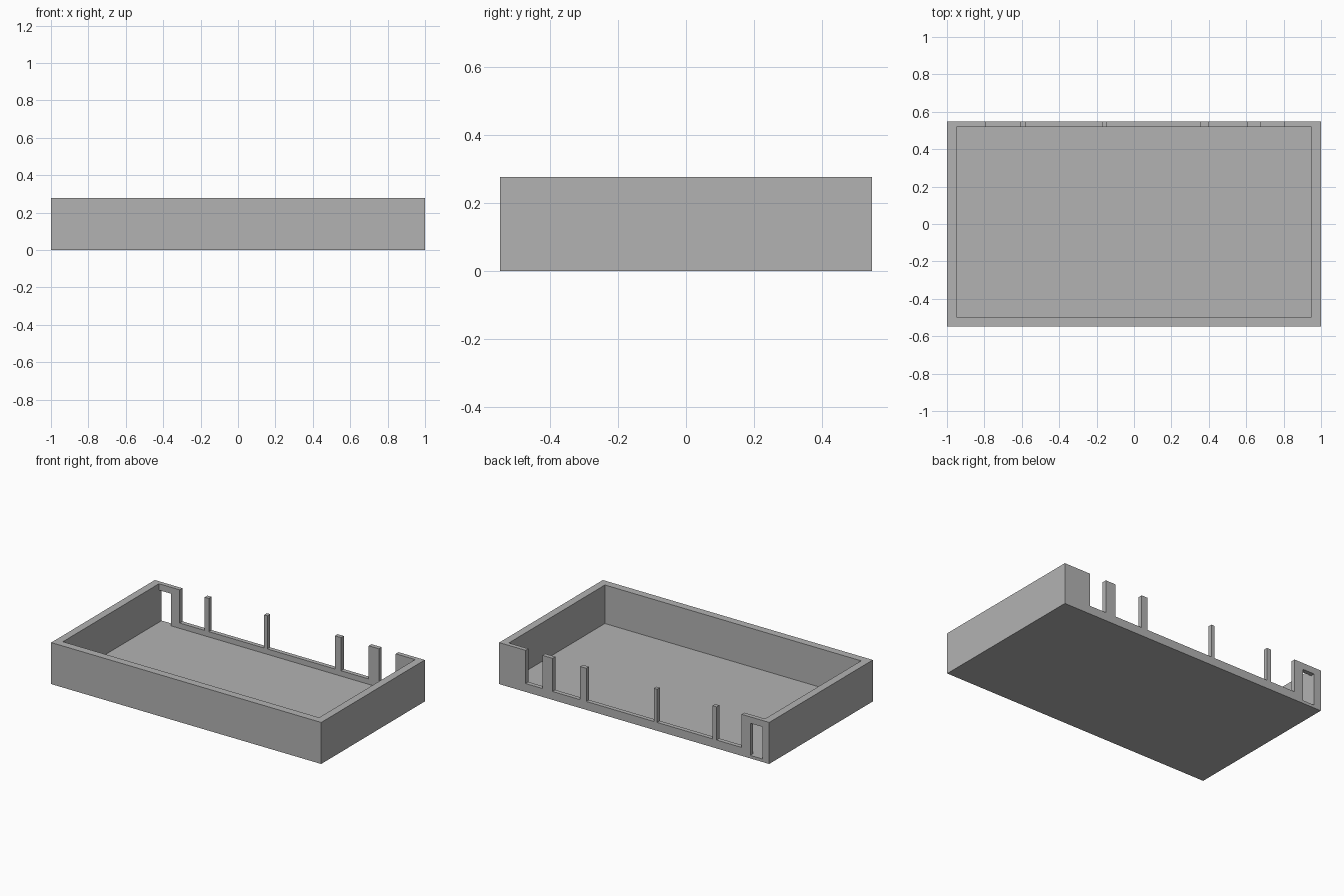
import bpy

if "Cube" in bpy.data.objects:
    bpy.data.objects.remove(bpy.data.objects["Cube"], do_unlink=True)

# Main sizes
HALF_X, HALF_Y, HEIGHT = 1.0, 0.548, 0.278
IN_X, IN_FRONT, IN_BACK = 0.949, -0.497, 0.519
FLOOR, SILL, WINDOW_TOP = 0.02, 0.056, 0.235
OVER = 0.1  # how far cutters reach past the outside

grey = bpy.data.materials.new("plain_grey")
grey.use_nodes = True
colour = (0.45, 0.45, 0.45, 1)
grey.diffuse_color = colour
grey.node_tree.nodes["Principled BSDF"].inputs["Base Color"].default_value = colour


def box(name, x, y, z):
    """Box from (min, max) ranges along each axis."""
    bpy.ops.mesh.primitive_cube_add(size=1)
    ob = bpy.context.object
    ob.name = ob.data.name = name
    ranges = (x, y, z)
    for v in ob.data.vertices:
        v.co = [r[0] if c < 0 else r[1] for c, r in zip(v.co, ranges)]
    return ob


def cut(target, cutter):
    """Subtract a cutter from the target and discard it."""
    cutter.hide_render = True
    mod = target.modifiers.new("cut", 'BOOLEAN')
    mod.operation = 'DIFFERENCE'
    mod.solver = 'EXACT'
    mod.object = cutter
    bpy.context.view_layer.objects.active = target
    bpy.ops.object.modifier_apply(modifier=mod.name)
    bpy.data.objects.remove(cutter, do_unlink=True)


# Solid block hollowed into an open tray
tray = box("open_tray", (-HALF_X, HALF_X), (-HALF_Y, HALF_Y), (0, HEIGHT))
tray.data.materials.append(grey)
cut(tray, box("cavity_cutter", (-IN_X, IN_X), (IN_FRONT, IN_BACK),
              (FLOOR, HEIGHT + OVER)))

# Openings between the posts of the back wall
wall_y = (IN_BACK - OVER, HALF_Y + OVER)
openings = [(-0.795, -0.61), (-0.58, -0.17), (-0.145, 0.355),
            (0.40, 0.605), (0.68, 0.805)]
for span in openings:
    cut(tray, box("opening_cutter", span, wall_y, (SILL, HEIGHT + OVER)))

# Closed window in the back right corner
cut(tray, box("window_cutter", (-IN_X, -0.86), wall_y, (FLOOR, WINDOW_TOP)))
